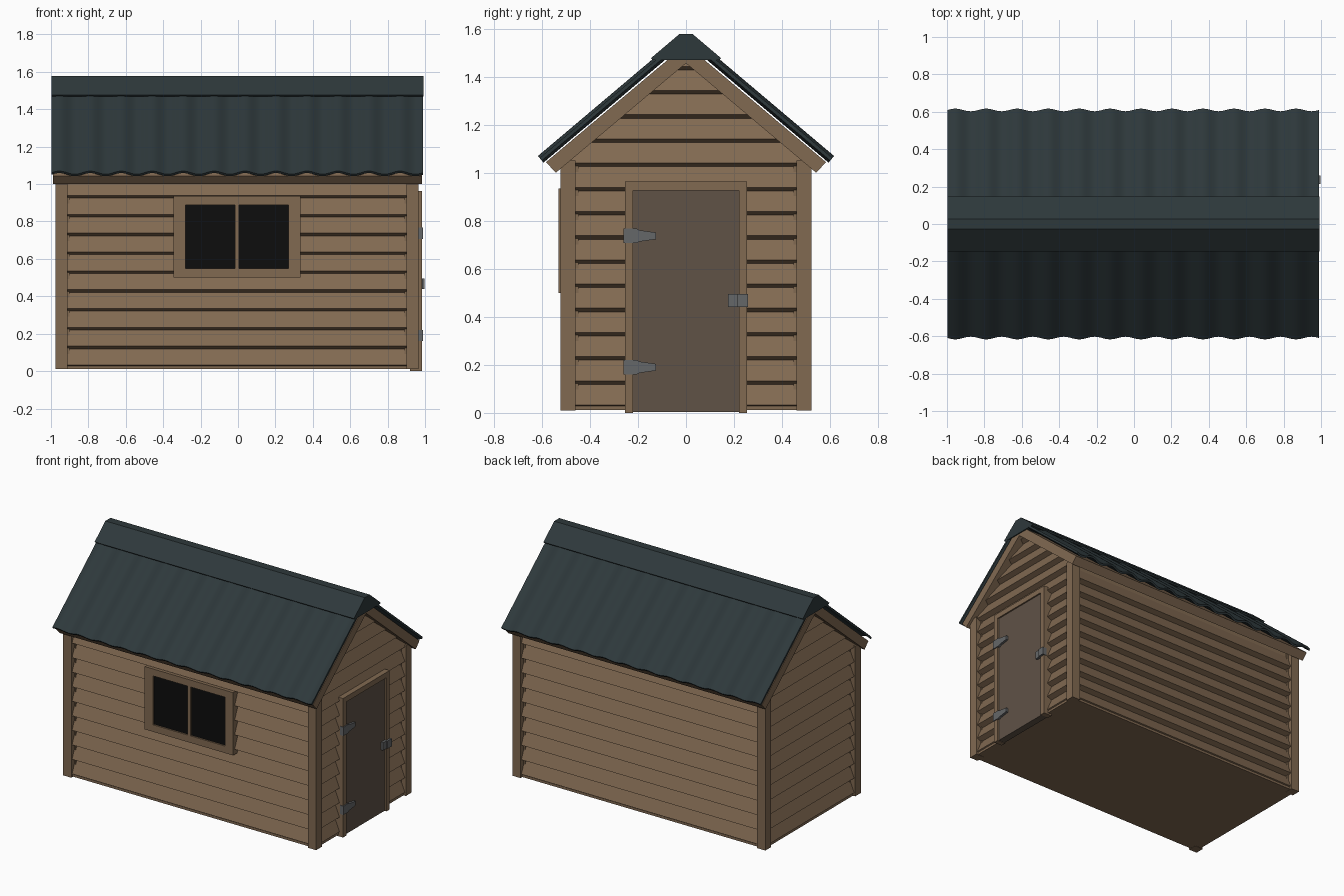
import bpy, bmesh, math
from mathutils import Vector

if "Cube" in bpy.data.objects:
    bpy.data.objects.remove(bpy.data.objects["Cube"])


def material(name, rgb):
    m = bpy.data.materials.new(name)
    m.diffuse_color = (*rgb, 1)
    m.use_nodes = True
    m.node_tree.nodes["Principled BSDF"].inputs["Base Color"].default_value = m.diffuse_color
    return m


WOOD = material("wood", (0.22, 0.142, 0.083))
DOOR = material("dark_wood", (0.115, 0.085, 0.062))
ROOF = material("roof_metal", (0.027, 0.04, 0.044))
METAL = material("steel", (0.13, 0.135, 0.14))
GLASS = material("dark_glass", (0.004, 0.004, 0.004))


def finish(name, bm, mat):
    bmesh.ops.recalc_face_normals(bm, faces=bm.faces)
    me = bpy.data.meshes.new(name)
    bm.to_mesh(me)
    bm.free()
    me.materials.append(mat)
    ob = bpy.data.objects.new(name, me)
    bpy.context.collection.objects.link(ob)
    return ob


def prism_bm(pts, axis, a, b):
    """Extrude a 2D profile: axis x takes (y, z) points, axis y takes (x, z)."""
    put = (lambda p, t: (t, p[0], p[1])) if axis == 'x' else (lambda p, t: (p[0], t, p[1]))
    bm = bmesh.new()
    face = bm.faces.new([bm.verts.new(put(p, a)) for p in pts])
    new = bmesh.ops.extrude_face_region(bm, geom=[face])['geom']
    shift = Vector((b - a, 0, 0)) if axis == 'x' else Vector((0, b - a, 0))
    bmesh.ops.translate(bm, vec=shift, verts=[v for v in new if isinstance(v, bmesh.types.BMVert)])
    return bm


def prism(name, pts, axis, a, b, mat):
    return finish(name, prism_bm(pts, axis, a, b), mat)


def box(name, x, y, z, mat=WOOD):
    return prism(name, [(x[0], z[0]), (x[1], z[0]), (x[1], z[1]), (x[0], z[1])], 'y', y[0], y[1], mat)


def mirrored(pts):
    return pts + [(-y, z) for y, z in reversed(pts) if y > 0]


# Tilted clapboard profile: d is depth, sign the outward direction
PITCH, BASE = 0.1007, 0.018


def siding(outer, sign, boards, top):
    inner = outer - sign * 0.036
    pts = []
    for k in range(boards):
        z = BASE + k * PITCH
        pts += [(inner, z), (outer, z + 0.015)]
    pts += [(inner, BASE + boards * PITCH), (inner, top),
            (inner - sign * 0.03, top), (inner - sign * 0.03, BASE)]
    return pts


# Long walls
for name, s in (("front_siding", -1), ("back_siding", 1)):
    prism(name, siding(s * 0.514, s, 10, 1.065), 'x', -0.94, 0.93, WOOD)

# Gable walls, trimmed to the roof slope
SL = 0.845
for name, s, outer in (("left_siding", -1, -0.967), ("right_siding", 1, 0.957)):
    bm = prism_bm(siding(outer, s, 15, 1.55), 'y', -0.49, 0.49)
    for side in (-1, 1):
        cut = bmesh.ops.bisect_plane(bm, geom=bm.verts[:] + bm.edges[:] + bm.faces[:],
                                     plane_co=(0, 0, 1.475), plane_no=(0, side * SL, 1),
                                     clear_outer=True)['geom_cut']
        bmesh.ops.holes_fill(bm, edges=[e for e in cut if isinstance(e, bmesh.types.BMEdge)])
    finish(name, bm, WOOD)

# Corner posts and floor
for nx, x in (("left", (-0.975, -0.912)), ("right", (0.902, 0.965))):
    for ny, y in (("front", (-0.523, -0.46)), ("back", (0.46, 0.523))):
        box(f"{ny}_{nx}_post", x, y, (0.01, 1.05))
box("floor", (-0.96, 0.95), (-0.507, 0.507), (0.012, 0.028))

# Wooden roof slab
prism("roof_deck", [(0, 1.534), (0.583, 1.044), (0.542, 1.0), (0, 1.456),
                    (-0.542, 1.0), (-0.583, 1.044)], 'x', -0.99, 0.983, WOOD)

# Corrugated roof sheets: one wavy cross-section swept down each slope
X0, X1, WAVES, STEPS = -0.997, 0.99, 12, 12
D, N = Vector((0.764, -0.645)), Vector((0.645, 0.764))
for name, s in (("front_roof_sheet", -1), ("back_roof_sheet", 1)):
    bm = bmesh.new()
    prev = None
    for i in range(WAVES * STEPS + 1):
        t = i / (WAVES * STEPS)
        h = 0.025 + 0.011 * math.sin(2 * math.pi * WAVES * t)
        ring = []
        for u, off in ((0.03, 0.007), (0.771, 0.007), (0.771, -0.007), (0.03, -0.007)):
            p = D * u + N * (h + off)
            ring.append(bm.verts.new((X0 + (X1 - X0) * t, s * p.x, 1.534 + p.y)))
        if prev:
            for j in range(4):
                k = (j + 1) % 4
                bm.faces.new((prev[j], prev[k], ring[k], ring[j]))
        else:
            bm.faces.new(ring)
        prev = ring
    bm.faces.new(prev)
    ob = finish(name, bm, ROOF)
    bpy.ops.object.select_all(action='DESELECT')
    ob.select_set(True)
    bpy.context.view_layer.objects.active = ob
    bpy.ops.object.shade_smooth_by_angle(angle=math.radians(30))

# Ridge cap
prism("ridge_cap", mirrored([(0.028, 1.577), (0.146, 1.477), (0.138, 1.469)]), 'x', X0, X1 + 0.001, ROOF)

# Window: frame bars, mullion and two dark panes
FY = (-0.53, -0.47)
box("window_left_jamb", (-0.345, -0.28), FY, (0.5, 0.935))
box("window_right_jamb", (0.27, 0.334), FY, (0.5, 0.935))
box("window_head", (-0.28, 0.27), FY, (0.887, 0.935))
box("window_sill", (-0.28, 0.27), FY, (0.5, 0.548))
box("window_mullion", (-0.016, 0.006), FY, (0.548, 0.887))
for name, x in (("left_pane", (-0.28, -0.016)), ("right_pane", (0.006, 0.27))):
    box(name, x, (-0.519, -0.48), (0.548, 0.887), GLASS)

# Door frame and panel
FX = (0.92, 0.984)
box("door_left_jamb", FX, (-0.255, -0.22), (0, 0.963))
box("door_right_jamb", FX, (0.22, 0.255), (0, 0.963))
box("door_head", FX, (-0.22, 0.22), (0.926, 0.963))
box("door_panel", (0.925, 0.974), (-0.22, 0.22), (0.004, 0.926), DOOR)

# Tapered strap hinges
for name, z in (("upper_hinge", 0.737), ("lower_hinge", 0.19)):
    prism(name, [(-0.26, z - 0.03), (-0.205, z - 0.03), (-0.195, z - 0.024), (-0.125, z - 0.014),
                 (-0.125, z + 0.014), (-0.195, z + 0.024), (-0.205, z + 0.03), (-0.26, z + 0.03)],
          'x', 0.965, 0.99, METAL)

# Latch: plate on the door, keeper on the frame
box("latch_plate", (0.965, 0.99), (0.175, 0.213), (0.44, 0.494), METAL)
box("latch_keeper", (0.965, 0.998), (0.213, 0.258), (0.44, 0.494), METAL)
